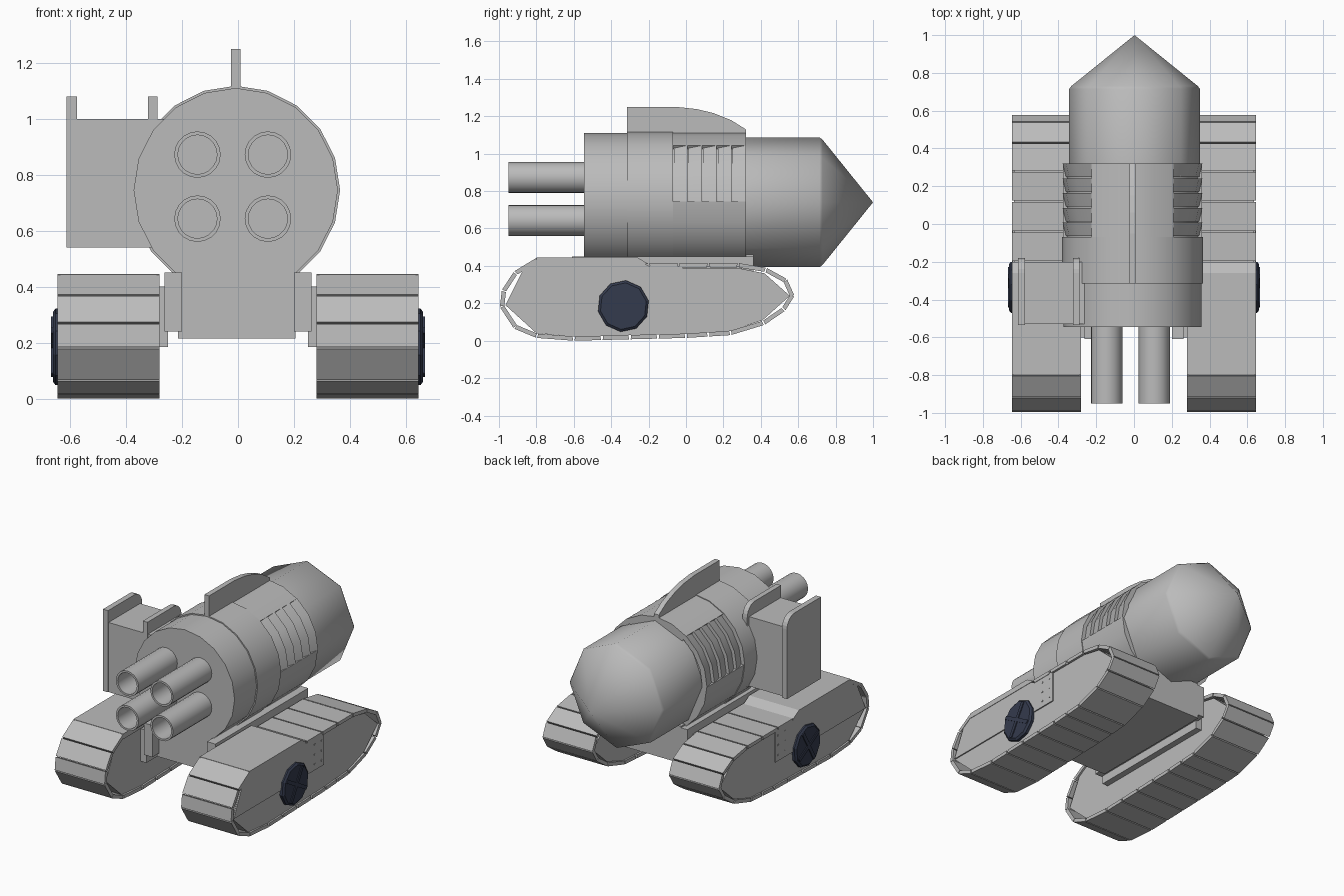
import bpy, bmesh, math
from mathutils import Vector

cube = bpy.data.objects.get("Cube")
if cube:
    bpy.data.objects.remove(cube, do_unlink=True)


def material(name, rgb):
    m = bpy.data.materials.new(name)
    m.use_nodes = True
    color = (*rgb, 1)
    m.diffuse_color = color
    m.node_tree.nodes["Principled BSDF"].inputs["Base Color"].default_value = color
    return m


GREY = material("plain grey", (0.5, 0.5, 0.5))
NAVY = material("dark navy", (0.034, 0.043, 0.075))
CX, CZ = -0.008, 0.745      # axis of the main barrel body
STEP = math.radians(18)     # facet angle of the main body


def finish(name, bm, mat=GREY, smooth=None):
    bmesh.ops.recalc_face_normals(bm, faces=bm.faces)
    mesh = bpy.data.meshes.new(name)
    bm.to_mesh(mesh)
    bm.free()
    mesh.materials.append(mat)
    ob = bpy.data.objects.new(name, mesh)
    bpy.context.collection.objects.link(ob)
    if smooth:
        bpy.ops.object.select_all(action='DESELECT')
        ob.select_set(True)
        bpy.context.view_layer.objects.active = ob
        bpy.ops.object.shade_smooth_by_angle(angle=math.radians(smooth))
    return ob


def add_prism(bm, profile, x0, x1):
    """Extrude a (y, z) outline from x0 to x1."""
    a = [bm.verts.new((x0, y, z)) for y, z in profile]
    b = [bm.verts.new((x1, y, z)) for y, z in profile]
    bm.faces.new(a)
    bm.faces.new(b[::-1])
    n = len(a)
    for i in range(n):
        j = (i + 1) % n
        bm.faces.new((a[i], a[j], b[j], b[i]))


def prism(name, profile, x0, x1, mat=GREY):
    bm = bmesh.new()
    add_prism(bm, profile, x0, x1)
    return finish(name, bm, mat)


def box(name, x0, x1, y0, y1, z0, z1):
    return prism(name, [(y0, z0), (y1, z0), (y1, z1), (y0, z1)], x0, x1)


def lathe(name, profile, sides, x, z, smooth=35):
    """Spin (radius, y) points around an axis running along y."""
    bm = bmesh.new()
    rings = []
    for r, y in profile:
        if r == 0:
            rings.append([bm.verts.new((x, y, z))])
            continue
        angles = [2 * math.pi * i / sides for i in range(sides)]
        rings.append([bm.verts.new((x + r * math.cos(t), y, z + r * math.sin(t))) for t in angles])
    for a, b in zip(rings, rings[1:]):
        for i in range(sides):
            j = (i + 1) % sides
            quad = [a[i % len(a)], a[j % len(a)], b[j % len(b)], b[i % len(b)]]
            bm.faces.new(list(dict.fromkeys(quad)))
    return finish(name, bm, GREY, smooth)


def add_sector(bm, first, last, y0, y1, r0, r1, inner=0.335):
    """Curved block between two facet numbers, radius r0 in front and r1 behind."""
    rows = []
    for i in range(first, last + 1):
        c, s = math.cos(i * STEP), math.sin(i * STEP)
        section = [(inner, y0), (r0, y0), (r1, y1), (inner, y1)]
        rows.append([bm.verts.new((CX + r * c, y, CZ + r * s)) for r, y in section])
    for a, b in zip(rows, rows[1:]):
        for k in range(4):
            m = (k + 1) % 4
            bm.faces.new((a[k], a[m], b[m], b[k]))
    bm.faces.new(rows[0])
    bm.faces.new(rows[-1][::-1])


# Main body: front drum, second ring, vent core and pointed rear
lathe("front_drum", [(0, -0.545), (0.365, -0.545), (0.365, -0.3), (0, -0.3)], 20, CX, CZ)
lathe("second_ring", [(0, -0.315), (0.373, -0.315), (0.373, -0.07), (0, -0.07)], 20, CX, CZ)
lathe("vent_core", [(0, -0.08), (0.345, -0.08), (0.345, 0.3), (0, 0.3)], 20, CX, CZ)
lathe("pointed_rear", [(0, 0.25), (0.346, 0.25), (0.346, 0.715), (0.335, 0.73), (0, 1.0)],
      8, 0.003, 0.74, 50)

# Third ring, open at both vents
bm = bmesh.new()
add_sector(bm, 3, 7, -0.07, 0.32, 0.368, 0.368, 0.2)
add_sector(bm, 10, 20, -0.07, 0.32, 0.368, 0.368, 0.2)
finish("third_ring", bm, GREY, 35)
for side, first in (("left", 0), ("right", 7)):
    bm = bmesh.new()
    for k in range(5):
        y = -0.07 + k * 0.078
        add_sector(bm, first, first + 3, y + 0.006, y + 0.078, 0.352, 0.37)
    finish(side + "_vent_slats", bm, GREY, 35)

# Top fin
prism("top_fin", [(-0.315, 1.05), (-0.315, 1.25), (-0.05, 1.25), (0.06, 1.238), (0.15, 1.216),
                  (0.24, 1.18), (0.32, 1.13), (0.32, 1.05)], -0.025, 0.009)

# Four hollow gun tubes
for col, x in (("right", -0.145), ("left", 0.107)):
    for row, z in (("upper", 0.872), ("lower", 0.643)):
        lathe(f"{row}_{col}_tube", [(0.083, -0.53), (0.083, -0.95), (0.07, -0.95),
                                    (0.07, -0.56), (0, -0.56)], 20, x, z)

# Side pod with two raised, rounded cheeks
box("side_pod", -0.605, -0.2, -0.53, -0.2, 0.54, 1.0)
for name, x0, x1 in (("outer_cheek", -0.613, -0.576), ("inner_cheek", -0.322, -0.288)):
    arc = [(-0.26 + 0.08 * math.sin(t), 1.0 + 0.08 * math.cos(t))
           for t in [i * math.pi / 12 for i in range(7)]]
    prism(name, [(-0.535, 0.54), (-0.535, 1.08)] + arc + [(-0.18, 0.54)], x0, x1)

# Hull between the tracks
box("hull", -0.215, 0.205, -0.54, 0.36, 0.215, 0.46)

# Tracks
PATH = [(-0.2, 0.415), (0.28, 0.415), (0.43, 0.39), (0.54, 0.33), (0.58, 0.24), (0.53, 0.16),
        (0.42, 0.085), (0.24, 0.03), (0, 0.015), (-0.6, 0), (-0.8, 0.015), (-0.92, 0.065),
        (-0.995, 0.18), (-0.985, 0.27), (-0.92, 0.37), (-0.8, 0.443)]
CORE = [(-0.8, 0.443), (-0.26, 0.443), (-0.2, 0.39), (0.28, 0.388), (0.42, 0.36), (0.555, 0.24),
        (0.41, 0.11), (0.24, 0.052), (0, 0.037), (-0.6, 0.022), (-0.8, 0.04), (-0.965, 0.19),
        (-0.875, 0.37)]
PANEL = [(-0.8, 0.435), (-0.27, 0.435), (-0.2, 0.4), (-0.02, 0.4), (-0.02, 0.19),
         (-0.96, 0.19), (-0.875, 0.37)]


def track_links(name, x0, x1):
    bm = bmesh.new()
    for p, q in zip(PATH, PATH[1:]):
        p, q = Vector(p), Vector(q)
        d = (q - p).normalized()
        inward = Vector((d.y, -d.x)) * 0.023
        count = max(1, round((q - p).length / 0.14))
        for i in range(count):
            a = p.lerp(q, i / count) + d * 0.004
            b = p.lerp(q, (i + 1) / count) - d * 0.004
            add_prism(bm, [a, b, b + inward - d * 0.004, a + inward + d * 0.004], x0, x1)
    finish(name, bm)


def wheel(name, s):
    # Ten-sided cap with a raised cross
    bm = bmesh.new()
    rings = []
    for x, r in ((0.6, 0.138), (0.652, 0.138), (0.662, 0.125)):
        angles = [math.radians(36 * i + 12) for i in range(10)]
        rings.append([bm.verts.new((s * x, -0.335 + r * math.cos(t), 0.185 + r * math.sin(t)))
                      for t in angles])
    for a, b in zip(rings, rings[1:]):
        for i in range(10):
            j = (i + 1) % 10
            bm.faces.new((a[i], a[j], b[j], b[i]))
    bm.faces.new(rings[0])
    bm.faces.new(rings[-1])
    for deg in (-30, 60):
        t = math.radians(deg)
        u = Vector((math.cos(t), math.sin(t))) * 0.118
        v = Vector((-math.sin(t), math.cos(t))) * 0.012
        c = Vector((-0.335, 0.185))
        add_prism(bm, [c - u - v, c + u - v, c + u + v, c - u + v], s * 0.655, s * 0.668)
    finish(name, bm, NAVY)


for side, s in (("left", 1), ("right", -1)):
    track_links(side + "_track_links", s * 0.28, s * 0.645)
    prism(side + "_track_body", CORE, s * 0.292, s * 0.634)
    prism(side + "_outer_panel", PANEL, s * 0.63, s * 0.642)
    prism(side + "_fender", [(-0.8, 0.445), (-0.26, 0.445), (-0.2, 0.41), (-0.8, 0.41)],
          s * 0.28, s * 0.645)
    box(side + "_hull_shoulder", s * 0.2, s * 0.262, -0.61, 0.36, 0.24, 0.45)
    box(side + "_inner_bracket", s * 0.25, s * 0.3, -0.6, 0.3, 0.185, 0.4)
    wheel(side + "_wheel", s)
    # Small square rivets on the panel end
    bm = bmesh.new()
    for y in (-0.05, -0.12):
        for z in (0.225, 0.29, 0.355):
            add_prism(bm, [(y, z), (y + 0.01, z), (y + 0.01, z + 0.01), (y, z + 0.01)],
                      s * 0.64, s * 0.645)
    finish(side + "_rivets", bm)
